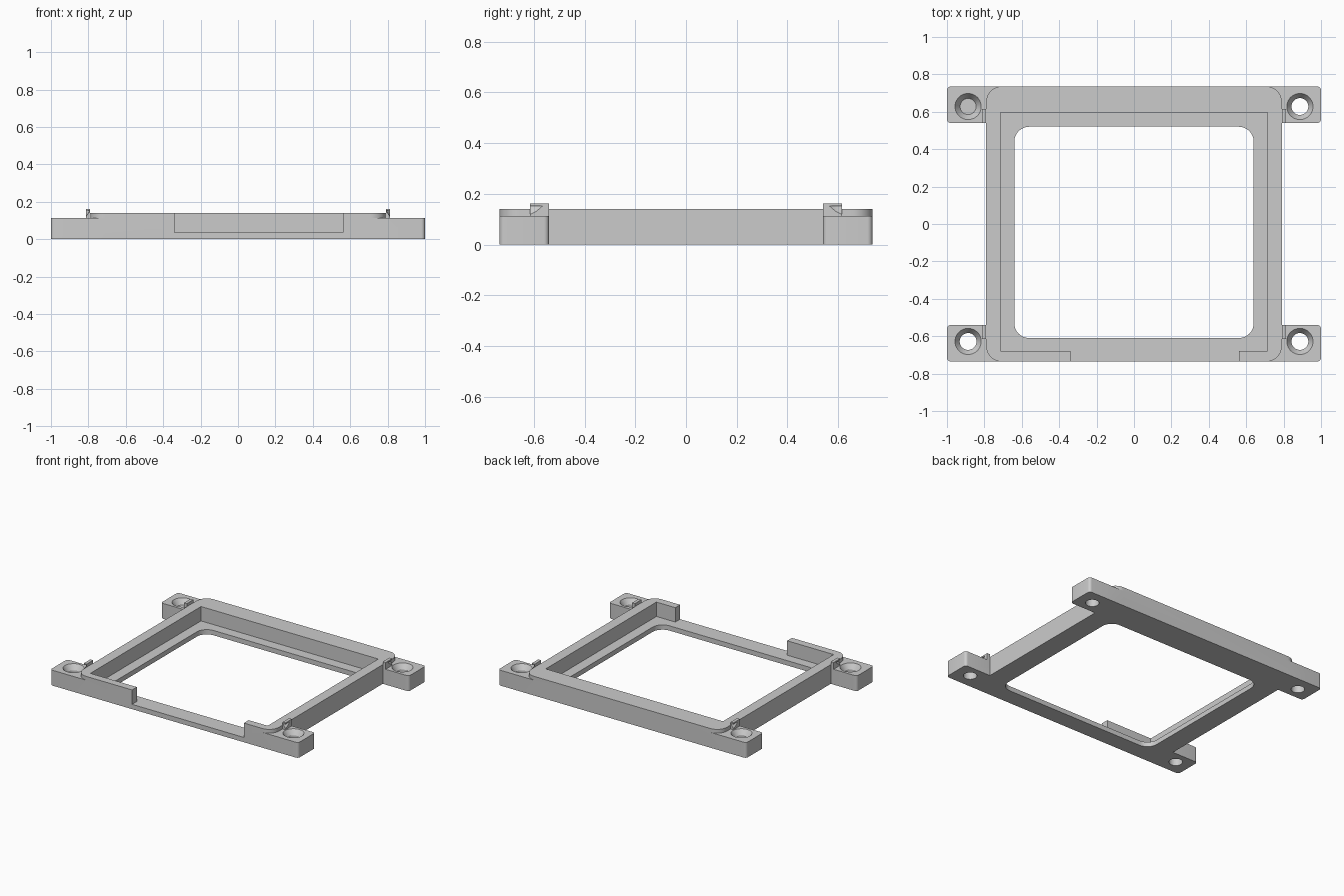
import bpy, bmesh
from math import radians, cos, sin, pi

if "Cube" in bpy.data.objects:
    bpy.data.objects.remove(bpy.data.objects["Cube"], do_unlink=True)

grey = bpy.data.materials.new("plain grey")
grey.use_nodes = True
grey.diffuse_color = (0.6, 0.6, 0.6, 1)
grey.node_tree.nodes["Principled BSDF"].inputs["Base Color"].default_value = grey.diffuse_color


def finish(name, bm):
    bmesh.ops.recalc_face_normals(bm, faces=bm.faces)
    mesh = bpy.data.meshes.new(name)
    bm.to_mesh(mesh)
    bm.free()
    mesh.materials.append(grey)
    obj = bpy.data.objects.new(name, mesh)
    bpy.context.collection.objects.link(obj)
    return obj


def block(name, x, y, z, radius=0, steps=10):
    """Upright box over the given ranges, with rounded vertical edges."""
    (x0, x1), (y0, y1) = sorted(x), sorted(y)
    corners = [(x1, y1), (x0, y1), (x0, y0), (x1, y0)]
    bm = bmesh.new()
    ring = []
    for i, (cx, cy) in enumerate(corners):
        if not radius:
            ring.append(bm.verts.new((cx, cy, z[0])))
            continue
        cx += radius if cx == x0 else -radius
        cy += radius if cy == y0 else -radius
        for k in range(steps + 1):
            a = (i + k / steps) * pi / 2
            ring.append(bm.verts.new((cx + radius * cos(a), cy + radius * sin(a), z[0])))
    base = bm.faces.new(ring)
    up = bmesh.ops.extrude_face_region(bm, geom=[base])["geom"]
    bmesh.ops.translate(bm, vec=(0, 0, z[1] - z[0]),
                        verts=[v for v in up if isinstance(v, bmesh.types.BMVert)])
    return finish(name, bm)


def drill(name, x, y, z, r_low, r_high):
    bm = bmesh.new()
    bmesh.ops.create_cone(bm, cap_ends=True, segments=40, radius1=r_low,
                          radius2=r_high, depth=z[1] - z[0])
    bmesh.ops.translate(bm, verts=bm.verts, vec=(x, y, (z[0] + z[1]) / 2))
    return finish(name, bm)


def combine(target, tool, operation):
    mod = target.modifiers.new(tool.name, 'BOOLEAN')
    mod.operation, mod.solver, mod.object = operation, 'EXACT', tool
    bpy.context.view_layer.objects.active = target
    bpy.ops.object.modifier_apply(modifier=mod.name)
    bpy.data.objects.remove(tool, do_unlink=True)


FLOOR, EAR_TOP, TOP = 0.035, 0.112, 0.14
sides = [(sx, sy) for sx in (-1, 1) for sy in (-1, 1)]

# Frame body with four mounting ears and their small upright tabs
frame = block("mounting_frame", (-0.79, 0.79), (-0.735, 0.735), (0, TOP), 0.08)
for sx, sy in sides:
    ear = block("ear", (sx * 0.69, sx), (sy * 0.54, sy * 0.735), (0, EAR_TOP), 0.02, 6)
    combine(frame, ear, 'UNION')
    tab = block("tab", (sx * 0.79, sx * 0.813), (sy * 0.54, sy * 0.615), (0.05, 0.162))
    combine(frame, tab, 'UNION')

# Pocket, window through the floor, and the gap in the front wall
combine(frame, block("pocket", (-0.715, 0.715), (-0.68, 0.595), (FLOOR, 0.3)), 'DIFFERENCE')
combine(frame, block("window", (-0.64, 0.64), (-0.61, 0.52), (-0.1, 0.3), 0.08), 'DIFFERENCE')
combine(frame, block("gap", (-0.34, 0.562), (-0.9, -0.6), (FLOOR, 0.3)), 'DIFFERENCE')

# Countersunk screw holes
for sx, sy in sides:
    x, y = sx * 0.887, sy * 0.628
    combine(frame, drill("shaft", x, y, (-0.1, 0.3), 0.045, 0.045), 'DIFFERENCE')
    combine(frame, drill("countersink", x, y, (EAR_TOP - 0.04, EAR_TOP + 0.04), 0.043, 0.097),
            'DIFFERENCE')

bpy.ops.object.select_all(action='DESELECT')
frame.select_set(True)
bpy.context.view_layer.objects.active = frame
bpy.ops.object.shade_smooth_by_angle(angle=radians(30))
